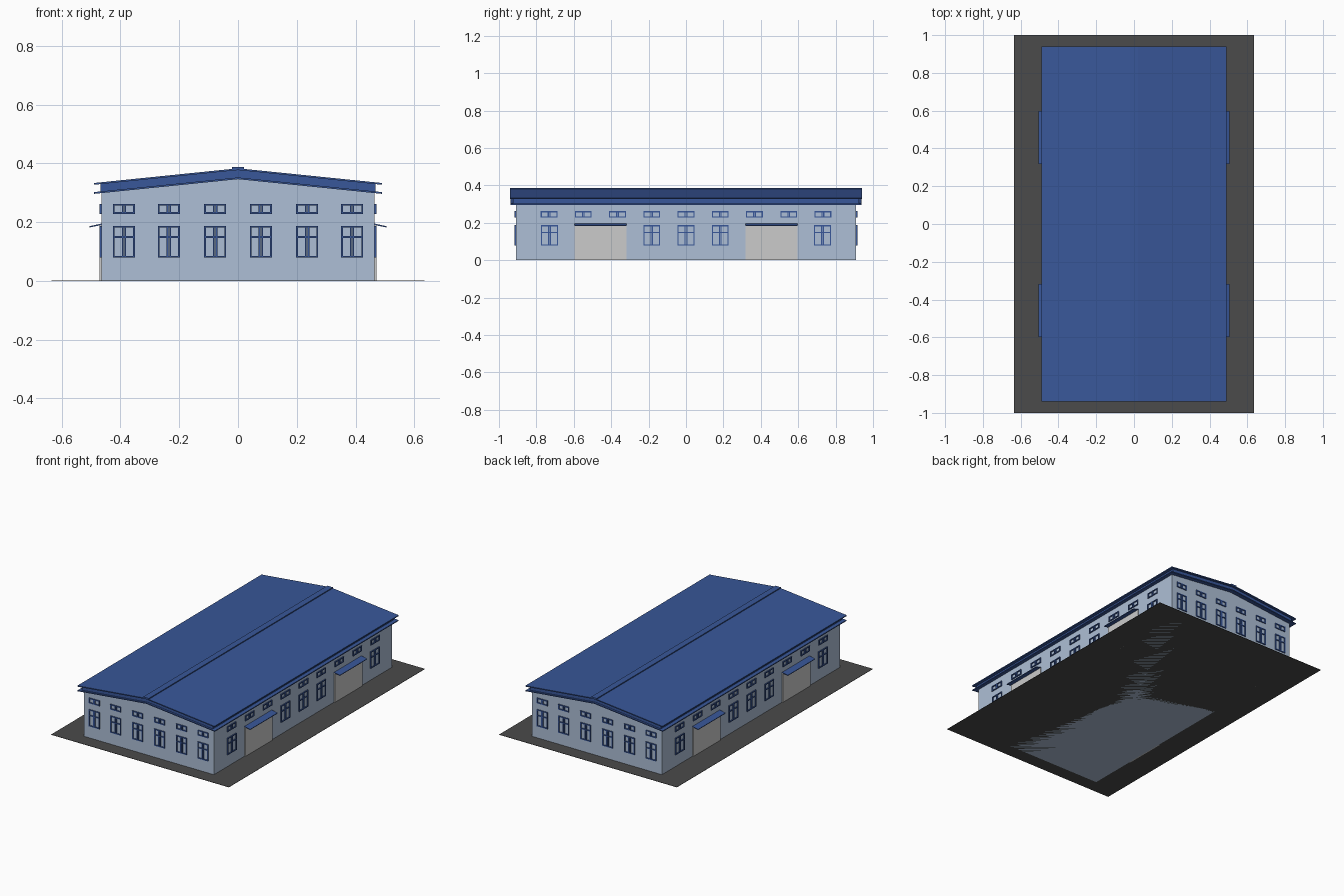
import bpy, bmesh
from mathutils import Matrix, Vector
from math import pi

if "Cube" in bpy.data.objects:
    bpy.data.objects.remove(bpy.data.objects["Cube"])


def material(name, rgb):
    m = bpy.data.materials.new(name)
    m.diffuse_color = (*rgb, 1)
    m.use_nodes = True
    m.node_tree.nodes["Principled BSDF"].inputs["Base Color"].default_value = m.diffuse_color
    return m


WALL = material("pale_blue", (0.42, 0.52, 0.67))
BLUE = material("roof_blue", (0.04, 0.095, 0.32))
ASPHALT = material("asphalt", (0.07, 0.07, 0.07))


def finish(name, bm, mat=None):
    bmesh.ops.recalc_face_normals(bm, faces=bm.faces)
    me = bpy.data.meshes.new(name)
    bm.to_mesh(me)
    bm.free()
    ob = bpy.data.objects.new(name, me)
    bpy.context.collection.objects.link(ob)
    if mat:
        me.materials.append(mat)
    return ob


def add_box(bm, lo, hi, mtx=Matrix()):
    lo, hi = Vector(lo), Vector(hi)
    place = mtx @ Matrix.Translation((lo + hi) / 2) @ Matrix.Diagonal((*(hi - lo), 1))
    bmesh.ops.create_cube(bm, size=1, matrix=place)


def prism(name, profile, y0, y1, mat):
    """Extrude an x-z profile along y."""
    bm = bmesh.new()
    face = bm.faces.new([bm.verts.new((x, y0, z)) for x, z in profile])
    ext = bmesh.ops.extrude_face_region(bm, geom=[face])
    moved = [v for v in ext["geom"] if isinstance(v, bmesh.types.BMVert)]
    bmesh.ops.translate(bm, verts=moved, vec=(0, y1 - y0, 0))
    return finish(name, bm, mat)


def gable_band(name, half, ridge, thick, y, mat):
    """Pitched band under the given ridge height, symmetric in x."""
    eave = ridge - half * 0.102
    prism(name, [(-half, eave), (0, ridge), (half, eave),
                 (half, eave - thick), (0, ridge - thick), (-half, eave - thick)], -y, y, mat)


# Yard slab and gabled walls
bm = bmesh.new()
add_box(bm, (-0.635, -1, 0), (0.635, 1, 0.002))
finish("yard", bm, ASPHALT)
W, L = 0.465, 0.91
prism("walls", [(-W, 0), (W, 0), (W, 0.302), (0, 0.349), (-W, 0.302)], -L, L, WALL)

# Layered roof
gable_band("lower_roof_sheet", 0.49, 0.352, 0.006, 0.937, BLUE)
gable_band("roof_core", 0.468, 0.378, 0.028, 0.925, BLUE)
gable_band("upper_roof_sheet", 0.49, 0.383, 0.006, 0.94, BLUE)
prism("ridge_cap", [(-0.02, 0.379), (0.02, 0.379), (0.02, 0.387), (-0.02, 0.387)],
      -0.94, 0.94, BLUE)


# Window frames: local x along the wall, local -y outwards
def window(bm, mtx, c, z0, z1, w, transom=None):
    t, d = 0.006, 0.006
    h = w / 2
    for x in (c - h + t / 2, c - 0.0045, c + 0.0045, c + h - t / 2):
        add_box(bm, (x - t / 2, -d, z0), (x + t / 2, 0.001, z1), mtx)
    for z in [z0 + t / 2, z1 - t / 2] + ([transom] if transom else []):
        add_box(bm, (c - h, -d, z - t / 2), (c + h, 0.001, z + t / 2), mtx)


def window_wall(name, mtx, lower, upper, w):
    bm = bmesh.new()
    for c in lower:
        window(bm, mtx, c, 0.079, 0.187, w, 0.149)
    for c in upper:
        window(bm, mtx, c, 0.228, 0.262, w)
    finish(name, bm, BLUE)


ends = [s * v for s in (-1, 1) for v in (0.078, 0.235, 0.388)]
side_low = [-0.73, -0.183, 0, 0.183, 0.73]
side_up = [i * 0.183 for i in range(-4, 5)]
for name, angle, dist in (("front", 0, L), ("right", pi / 2, W),
                          ("back", pi, L), ("left", -pi / 2, W)):
    mtx = Matrix.Rotation(angle, 4, "Z") @ Matrix.Translation((0, -dist, 0))
    if dist == L:
        window_wall(name + "_windows", mtx, ends, ends, 0.075)
    else:
        window_wall(name + "_windows", mtx, side_low, side_up, 0.09)

# Loading doors with sloped canopies
for sx, side in ((1, "right"), (-1, "left")):
    for y0, y1, pos in ((-0.597, -0.318, "front"), (0.318, 0.597, "rear")):
        bm = bmesh.new()
        xs = sorted((sx * 0.46, sx * 0.471))
        add_box(bm, (xs[0], y0, 0), (xs[1], y1, 0.19))
        finish(f"{side}_{pos}_door", bm)
        prism(f"{side}_{pos}_canopy",
              [(sx * 0.46, 0.196), (sx * 0.505, 0.186), (sx * 0.505, 0.182), (sx * 0.46, 0.191)],
              y0, y1, BLUE)
